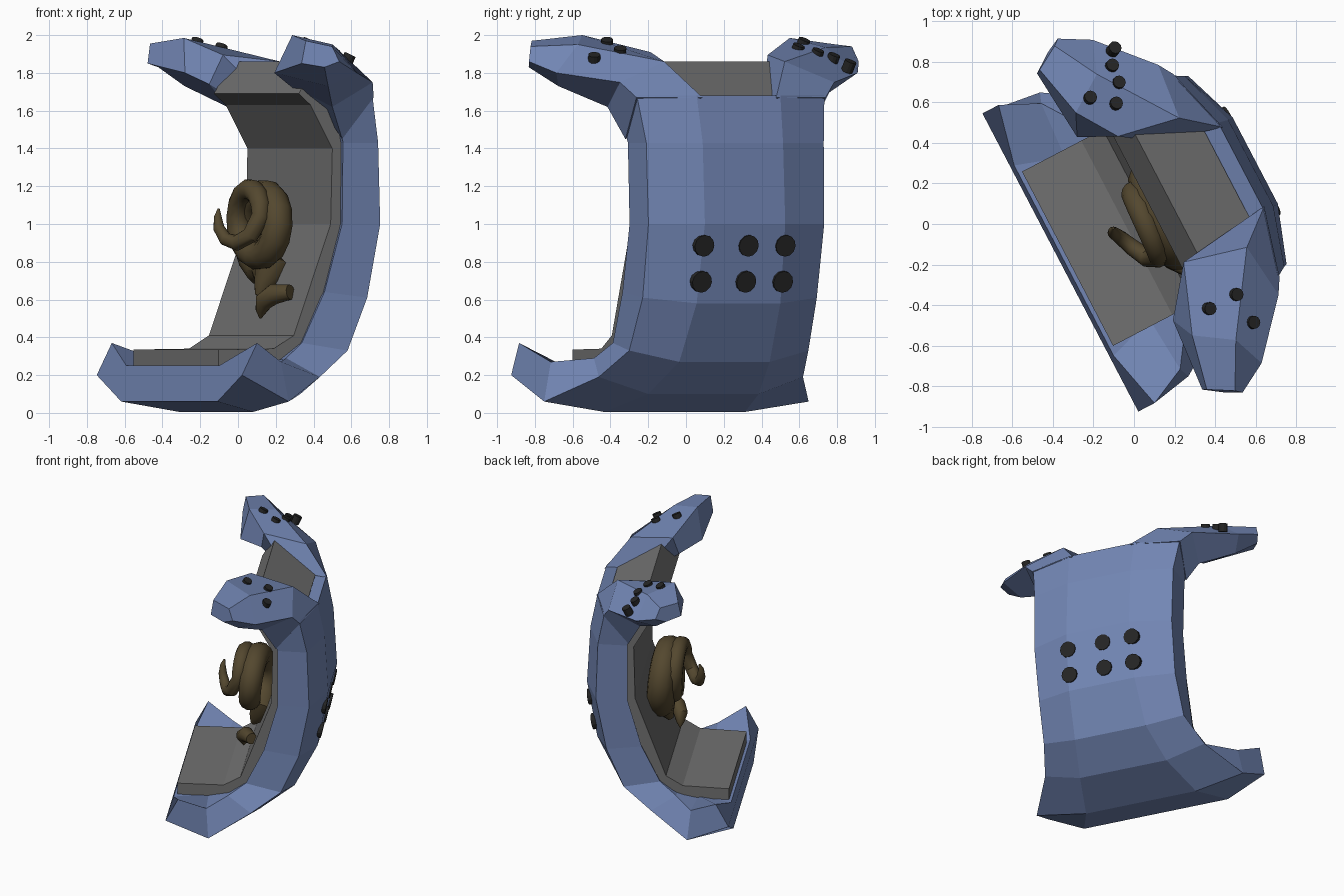
import bpy, bmesh, math
from mathutils import Vector, Matrix

if "Cube" in bpy.data.objects:
    bpy.data.objects.remove(bpy.data.objects["Cube"])

# Local frame: x runs along the shell's width, y points to its back; all turned about z
TURN = Matrix.Rotation(math.radians(-62.4), 4, 'Z')


def material(name, rgb):
    m = bpy.data.materials.new(name)
    m.diffuse_color = (*rgb, 1)
    m.use_nodes = True
    m.node_tree.nodes["Principled BSDF"].inputs["Base Color"].default_value = m.diffuse_color
    return m


BLUE = material("slate blue", (0.17, 0.24, 0.46))
GREY = material("mid grey", (0.165, 0.165, 0.165))
BROWN = material("dark brown", (0.088, 0.064, 0.028))
BLACK = material("near black", (0.018, 0.018, 0.018))


def finish(name, bm, mat):
    bmesh.ops.recalc_face_normals(bm, faces=bm.faces)
    me = bpy.data.meshes.new(name)
    bm.to_mesh(me)
    bm.free()
    me.transform(TURN)
    me.materials.append(mat)
    ob = bpy.data.objects.new(name, me)
    bpy.context.collection.objects.link(ob)
    return ob


def loft(name, rings, mat):
    """Skin a row of closed rings and cap both ends."""
    bm = bmesh.new()
    vs = [[bm.verts.new(p) for p in r] for r in rings]
    n = len(rings[0])
    for a, b in zip(vs, vs[1:]):
        for i in range(n):
            j = (i + 1) % n
            bm.faces.new((a[i], a[j], b[j], b[i]))
    bm.faces.new(vs[0])
    bm.faces.new(vs[-1])
    return finish(name, bm, mat)


def flip(p):
    return (-p[0], p[1], p[2])


def tube(name, pts, mat, sides=12):
    """Round tube through (x, y, z, radius) points."""
    rings = []
    P = [Vector(p[:3]) for p in pts]
    side = None
    for i, p in enumerate(P):
        d = (P[min(i + 1, len(P) - 1)] - P[max(i - 1, 0)]).normalized()
        if side is None:
            side = d.orthogonal()
        side = (side - d * side.dot(d)).normalized()
        up = d.cross(side)
        r = pts[i][3]
        rings.append([p + r * (side * math.cos(k * math.tau / sides) + up * math.sin(k * math.tau / sides))
                      for k in range(sides)])
    ob = loft(name, rings, mat)
    bpy.context.view_layer.objects.active = ob
    ob.select_set(True)
    bpy.ops.object.shade_smooth_by_angle(angle=math.radians(35))
    ob.select_set(False)


def bolt(name, pos, axis, r, depth):
    bm = bmesh.new()
    rot = Vector((0, 0, 1)).rotation_difference(Vector(axis)).to_matrix().to_4x4()
    bmesh.ops.create_cone(bm, cap_ends=True, segments=12, radius1=r, radius2=r, depth=depth,
                          matrix=Matrix.Translation(pos) @ rot)
    finish(name, bm, BLACK)


# Curved shell: half rings of outer middle, outer edge, inner edge, inner middle
half = [
    [(.25, .60, 1.68), (.56, .51, 1.68), (.56, .31, 1.60), (.25, .38, 1.60)],
    [(.24, .65, 1.43), (.53, .56, 1.43), (.53, .35, 1.43), (.25, .42, 1.43)],
    [(.24, .675, 1.0), (.525, .575, 1.0), (.52, .35, 1.0), (.25, .42, 1.0)],
    [(.25, .60, .58), (.52, .50, .61), (.51, .25, .64), (.25, .32, .64)],
    [(.27, .44, .27), (.535, .375, .33), (.50, .12, .37), (.27, .14, .34)],
    [(.33, .20, .10), (.61, .17, .19), (.55, .0, .29), (.35, .0, .27)],
    [(.42, -.13, .005), (.79, -.11, .06), (.74, -.13, .27), (.45, -.15, .25)],
    [(.55, -.41, .06), (.83, -.41, .20), (.83, -.32, .37), (.53, -.39, .25)],
]
loft("shell", [h + [flip(p) for p in reversed(h)] for h in half], BLUE)


# Upper horns: mirrored, the left one starts further out
def horn(inner, drop):
    return [
        [(.565, .515, 1.67), (.22, .61, 1.67), (.30, .30, 1.68), (.40, .30, 1.60), (.54, .34, 1.45)],
        [(.64, .47, 1.75), (.36, .44, 1.86), (inner, .13, 1.91 - drop), (inner + .1, .10, 1.74), (.60, .25, 1.62)],
        [(.90, .24, 1.80), (.74, .18, 1.95 - drop), (.62, .0, 2.0 - drop), (.51, -.05, 1.80), (.82, .11, 1.73)],
        [(.985, .09, 1.86), (.96, .06, 1.94), (.89, -.06, 1.97 - drop), (.88, -.08, 1.85), (.95, .02, 1.83)],
    ]


loft("horn_right", horn(.28, 0), BLUE)
loft("horn_left", [[flip(p) for p in r] for r in horn(.42, .015)], BLUE)

# Grey lining: side profile (y, z) extruded across the width
profile = [(-.37, .25), (-.37, .335), (-.04, .34), (.08, .41), (.30, 1.0), (.31, 1.4), (.18, 1.63),
           (.11, 1.69), (.21, 1.86), (.52, 1.675), (.45, 1.4), (.47, 1.0), (.37, .6), (.2, .26), (-.1, .2)]
loft("lining", [[(x, y, z) for y, z in profile] for x in (-.485, .485)], GREY)

# Coiled tail: helix getting thinner towards the front, ending in a hook
coil = [(.02, .11, .62, .02), (.03, .14, .68, .06)]
N = 26
for i in range(N + 1):
    t = i / N
    a = 3.5 * math.pi * (1 - t)
    R = .19 - .04 * t
    coil.append((.04 + 1.08 * R * math.cos(a), .18 - .15 * t, .94 + .10 * t + R * math.sin(a), .105 - .055 * t))
coil += [(.18, -.02, .94, .045), (.10, -.06, .90, .042), (.03, -.09, .92, .036),
         (-.01, -.11, .98, .03), (-.02, -.11, 1.04, .02), (-.03, -.10, 1.08, .006)]
tube("coiled_tail", coil, BROWN)
tube("tail_stub", [(.33, .14, .64, .04), (.24, .09, .63, .055), (.18, .06, .59, .05),
                   (.15, .06, .54, .03), (.14, .06, .50, .005)], BROWN)

# Back bolts, two rows of three
for z, y, s in ((.89, .628, .18), (.70, .60, .22)):
    for x in (.235, -.03, -.25):
        bolt("back_bolt", (x, y, z), (0, 1, -s), .058, .07)

# Small bolts on the horns
for x, y, z in ((-.81, .31, 1.835), (-.74, .26, 1.87), (-.65, .25, 1.895), (-.565, .19, 1.92),
                (-.65, .09, 1.95), (.54, .13, 1.95), (.54, .28, 1.905), (.70, .29, 1.87)):
    bolt("horn_bolt", (x, y, z), (.2 if x > 0 else -.2, .45, 1), .032, .06)
